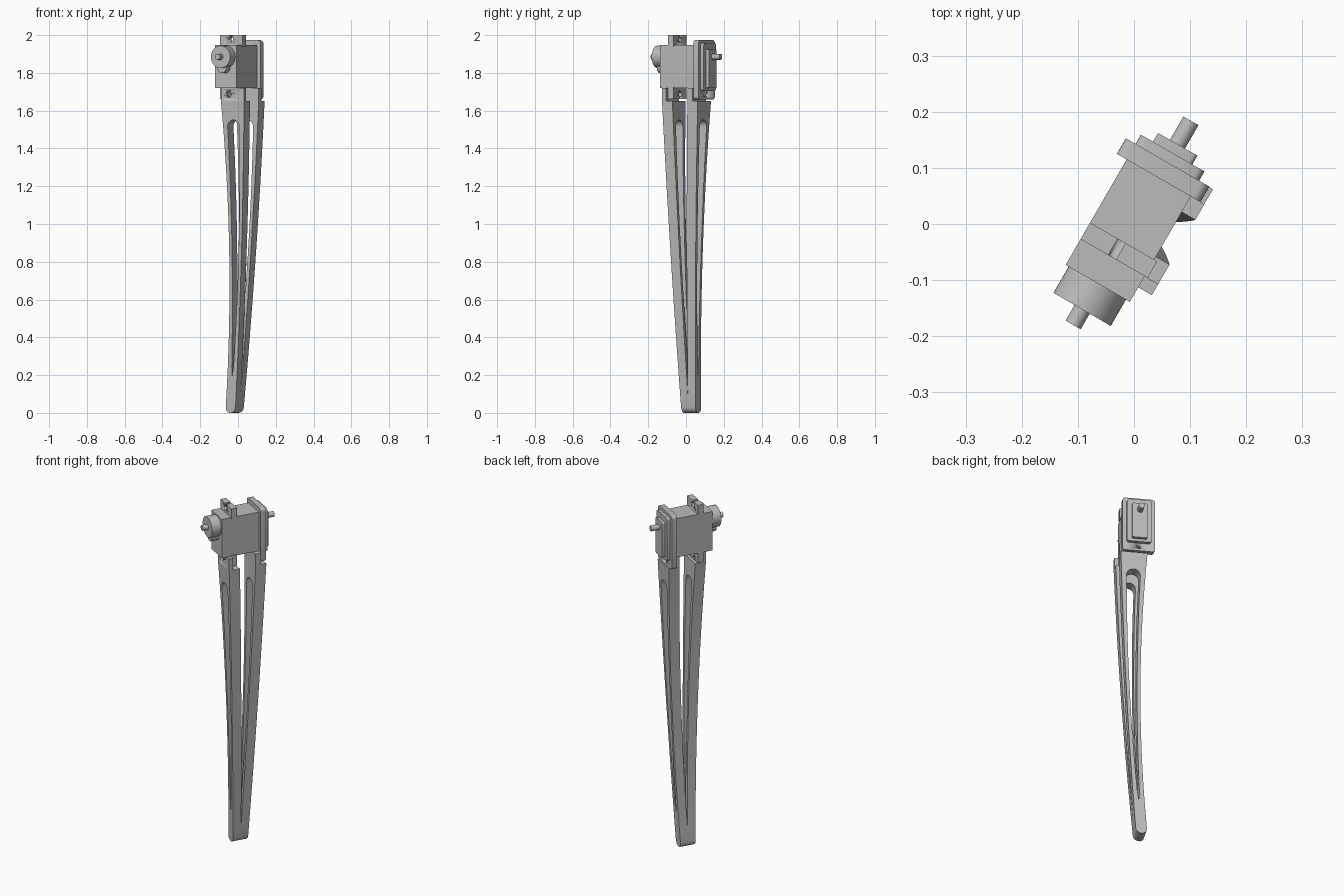
import bpy, bmesh, math
from mathutils import Matrix

cube = bpy.data.objects.get("Cube")
if cube:
    bpy.data.objects.remove(cube, do_unlink=True)

GREY = (0.5, 0.5, 0.5, 1)
mat = bpy.data.materials.new("plain_grey")
mat.use_nodes = True
mat.diffuse_color = GREY
mat.node_tree.nodes["Principled BSDF"].inputs["Base Color"].default_value = GREY

TURN = Matrix.Rotation(math.radians(-30), 4, "Z")  # whole assembly is turned
MID = 0.015   # depth of the plane halfway between the legs
AXIS = -0.004  # sideways position of the shaft line


def finish(name, bm, smooth=True):
    bmesh.ops.recalc_face_normals(bm, faces=bm.faces)
    bm.transform(TURN)
    mesh = bpy.data.meshes.new(name)
    bm.to_mesh(mesh)
    bm.free()
    mesh.materials.append(mat)
    obj = bpy.data.objects.new(name, mesh)
    bpy.context.collection.objects.link(obj)
    bpy.ops.object.select_all(action="DESELECT")
    bpy.context.view_layer.objects.active = obj
    obj.select_set(True)
    if smooth:
        bpy.ops.object.shade_smooth_by_angle(angle=math.radians(30))
    return obj


def box(name, x, y, z, radius=0):
    """Box from (min, max) ranges; radius rounds the edges running front to back."""
    bm = bmesh.new()
    bmesh.ops.create_cube(bm, size=1)
    for v in bm.verts:
        v.co = [r[0] if c < 0 else r[1] for r, c in zip((x, y, z), v.co)]
    if radius:
        edges = [e for e in bm.edges
                 if abs(e.verts[0].co.y - e.verts[1].co.y) > 1e-5]
        bmesh.ops.bevel(bm, geom=edges, offset=radius, segments=5,
                        profile=0.5, affect="EDGES")
    return finish(name, bm)


def rod(name, x, z, y, radius, sides=32):
    """Cylinder running front to back."""
    bm = bmesh.new()
    bmesh.ops.create_cone(bm, cap_ends=True, segments=sides, radius1=radius,
                          radius2=radius, depth=y[1] - y[0])
    bm.transform(Matrix.Translation((x, sum(y) / 2, z))
                 @ Matrix.Rotation(math.pi / 2, 4, "X"))
    return finish(name, bm)


def cut(obj, *cutters):
    for c in cutters:
        c.hide_render = True
        mod = obj.modifiers.new("cut", "BOOLEAN")
        mod.operation, mod.solver, mod.object = "DIFFERENCE", "EXACT", c
        bpy.context.view_layer.objects.active = obj
        bpy.ops.object.modifier_apply(modifier=mod.name)
        bpy.data.objects.remove(c, do_unlink=True)


# --- Legs: bowed, tapering blades with a long slot, meeting at the foot
LEG_TOP, SLOT_LOW, SLOT_ARCH, ARCH = 1.65, 0.19, 1.515, 0.036


def bow(z, low, middle, high):
    a, b = 0.85, LEG_TOP
    return (low * (z - a) * (z - b) / (a * b) + middle * z * (z - b) / (a * (a - b))
            + high * z * (z - a) / (b * (b - a)))


def edges_at(z):
    left, right = bow(z, -0.061, -0.018, -0.05), bow(z, -0.001, 0.057, 0.091)
    if z < 0.03:  # rounded toe
        centre, k = (left + right) / 2, (0.03 - z) / 0.03
        half = (right - left) / 2 * max(0.25, math.sqrt(1 - k * k))
        left, right = centre - half, centre + half
    return left, right


def slot_half(z):
    w = 0.004 + 0.032 * (z - SLOT_LOW) / (SLOT_ARCH - SLOT_LOW)
    if z <= SLOT_LOW or z >= SLOT_ARCH + ARCH:
        return 0
    if z > SLOT_ARCH:
        w = ARCH * math.sqrt(1 - ((z - SLOT_ARCH) / ARCH) ** 2)
    return w


def leg(name, side):
    toe = [0.03 * (1 - math.cos(i * math.pi / 12)) for i in range(7)]
    shaft = [SLOT_LOW + (SLOT_ARCH - SLOT_LOW) * i / 24 for i in range(25)]
    arch = [SLOT_ARCH + ARCH * math.sin(i * math.pi / 16) for i in range(1, 9)]
    levels = toe + [0.1] + shaft + arch + [LEG_TOP]
    bm = bmesh.new()
    rows = []
    for z in levels:
        left, right = edges_at(z)
        centre, w = (left + right) / 2, slot_half(z)
        rows.append([bm.verts.new((x, 0, z))
                     for x in (left, centre - w, centre + w, right)])
    for lo, hi, z0, z1 in zip(rows, rows[1:], levels, levels[1:]):
        for i in range(3):
            if i != 1:
                bm.faces.new((lo[i], lo[i + 1], hi[i + 1], hi[i]))
    bmesh.ops.remove_doubles(bm, verts=bm.verts, dist=1e-5)
    inner = list(bm.verts)
    ext = bmesh.ops.extrude_face_region(bm, geom=bm.faces[:], use_keep_orig=True)
    outer = [g for g in ext["geom"] if isinstance(g, bmesh.types.BMVert)]
    for v in inner:  # the gap closes near the foot
        v.co.y = MID + side * max(0, 0.046 * (v.co.z - 0.1) / (LEG_TOP - 0.1))
    for v in outer:
        v.co.y = MID + side * (0.043 + 0.066 * v.co.z / LEG_TOP)
    return finish(name, bm)


leg("front_leg", -1)
leg("back_leg", 1)

# Lugs on top of the legs that hold the servo ears
front_lug = box("front_leg_lug", (-0.05, 0.091), (-0.094, -0.071), (1.648, 1.719))
cut(front_lug, rod("cutter", AXIS, 1.687, (-0.2, 0), 0.017))
box("back_leg_lug", (-0.05, 0.091), (0.061, 0.093), (1.648, 1.719))

# --- Servo body with front mounting ears
box("servo_body", (-0.069, 0.063), (-0.124, 0.094), (1.719, 1.947))
for name, z, hole, slot in (("upper_ear", (1.94, 2.0), 1.978, (1.978, 2.1)),
                            ("lower_ear", (1.662, 1.725), 1.687, (1.6, 1.687))):
    ear = box(name, (-0.069, 0.069), (-0.071, -0.037), z)
    cut(ear, rod("cutter", AXIS, hole, (-0.2, 0), 0.015),
        box("cutter", (AXIS - 0.008, AXIS + 0.008), (-0.2, 0), slot))

# Rear cover plates, stacked outwards
plate = box("back_plate", (-0.089, 0.083), (0.093, 0.125), (1.66, 1.973), 0.016)
cut(plate, rod("cutter", AXIS, 1.684, (0.05, 0.2), 0.012))
box("back_cover", (-0.069, 0.062), (0.124, 0.144), (1.705, 1.957), 0.014)
box("back_boss", (-0.044, 0.037), (0.143, 0.162), (1.72, 1.925), 0.008)

# --- Output drum, idler and shafts
rod("output_drum", AXIS, 1.885, (-0.178, -0.12), 0.059, 48)
rod("idler_hub", AXIS, 1.828, (-0.165, -0.12), 0.028)
rod("front_shaft", AXIS, 1.885, (-0.21, -0.17), 0.0155)
rod("back_shaft", AXIS, 1.885, (0.16, 0.21), 0.0155)
